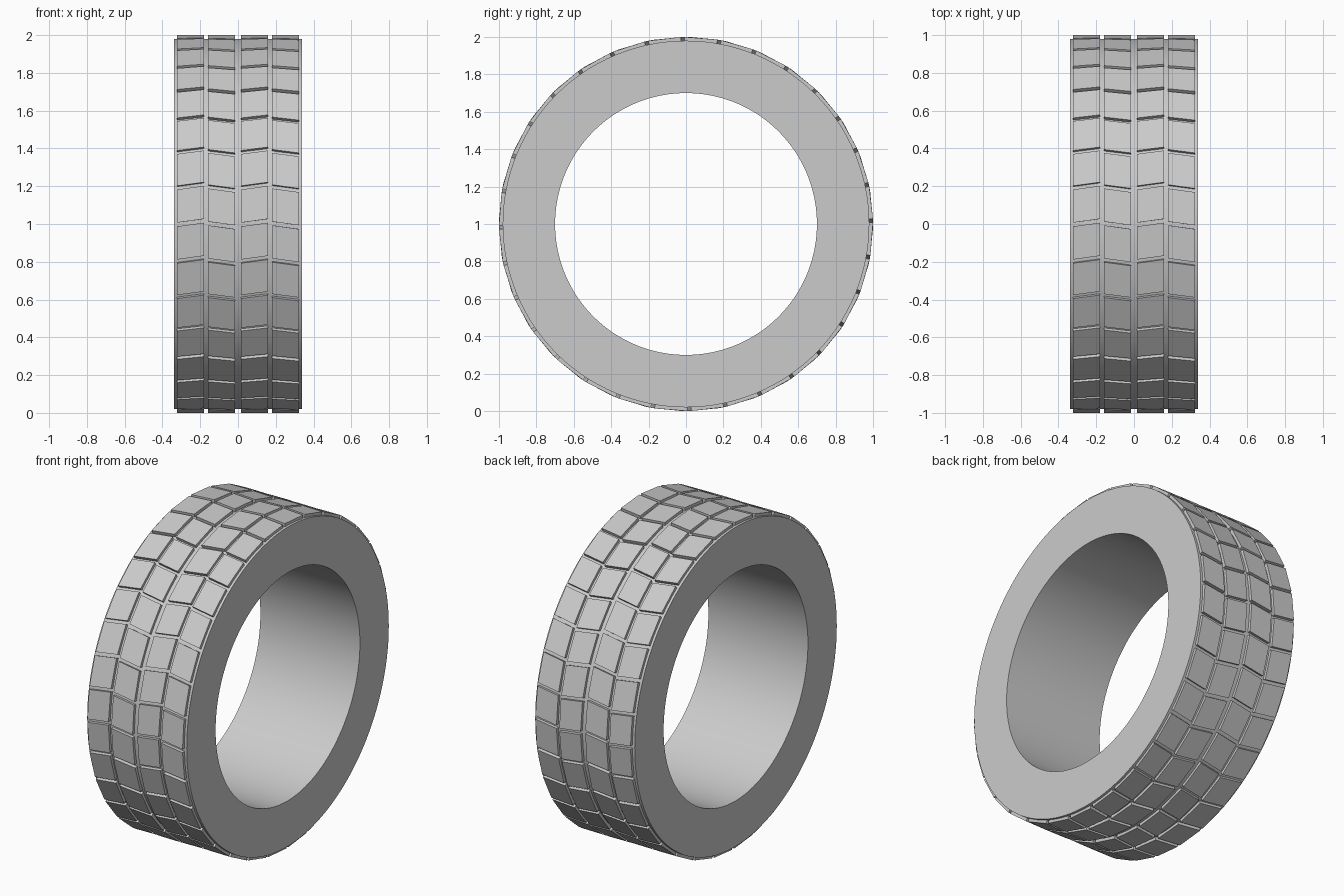
import bpy
import bmesh
from math import sin, cos, pi

OUTER, BASE, HOLE = 1.0, 0.98, 0.70
HALF_WIDTH = 0.338
BLOCKS = 32
GAP = 0.02        # angular width of each cross groove
SLANT = 0.01      # half the angular rise of a groove across one row


def on_ring(x, radius, angle):
    return (x, -radius * cos(angle), 1 + radius * sin(angle))


def finish(name, bm):
    bmesh.ops.recalc_face_normals(bm, faces=bm.faces)
    mesh = bpy.data.meshes.new(name)
    bm.to_mesh(mesh)
    bm.free()
    obj = bpy.data.objects.new(name, mesh)
    bpy.context.collection.objects.link(obj)
    return obj


def build_body(segments=128):
    """Rectangular profile swept round the axle."""
    profile = [(-HALF_WIDTH, HOLE), (HALF_WIDTH, HOLE),
               (HALF_WIDTH, BASE), (-HALF_WIDTH, BASE)]
    bm = bmesh.new()
    rings = [[bm.verts.new(on_ring(x, r, 2 * pi * i / segments)) for x, r in profile]
             for i in range(segments)]
    for i, ring in enumerate(rings):
        after = rings[(i + 1) % segments]
        for j in range(4):
            k = (j + 1) % 4
            bm.faces.new((ring[j], ring[k], after[k], after[j]))
    body = finish("tyre_body", bm)
    bpy.ops.object.select_all(action='DESELECT')
    body.select_set(True)
    bpy.context.view_layer.objects.active = body
    bpy.ops.object.shade_smooth_by_angle(angle=pi / 6)


def build_tread_row(name, x0, x1, slant, shift):
    """Flat-topped slanted blocks repeated round the tyre."""
    bm = bmesh.new()
    pitch = 2 * pi / BLOCKS
    for i in range(BLOCKS):
        start = i * pitch + shift + GAP / 2
        end = (i + 1) * pitch + shift - GAP / 2
        corners = [(x0, start - slant), (x1, start + slant),
                   (x1, end + slant), (x0, end - slant)]
        low = [bm.verts.new(on_ring(x, BASE - 0.01, a)) for x, a in corners]
        top = [bm.verts.new(on_ring(x, OUTER, a)) for x, a in corners]
        bm.faces.new(top)
        bm.faces.new(low[::-1])
        for j in range(4):
            k = (j + 1) % 4
            bm.faces.new((low[j], low[k], top[k], top[j]))
    finish(name, bm)


# Remove the default cube
cube = bpy.data.objects.get("Cube")
if cube:
    bpy.data.objects.remove(cube, do_unlink=True)

build_body()

# Four tread rows with alternating slant
rows = [("tread_outer_right", -0.323, -0.18), ("tread_inner_right", -0.16, -0.016),
        ("tread_inner_left", 0.016, 0.16), ("tread_outer_left", 0.18, 0.323)]
for index, (name, x0, x1) in enumerate(rows):
    side = 1 if index % 2 == 0 else -1
    build_tread_row(name, x0, x1, SLANT * side, 0.007 * side)
